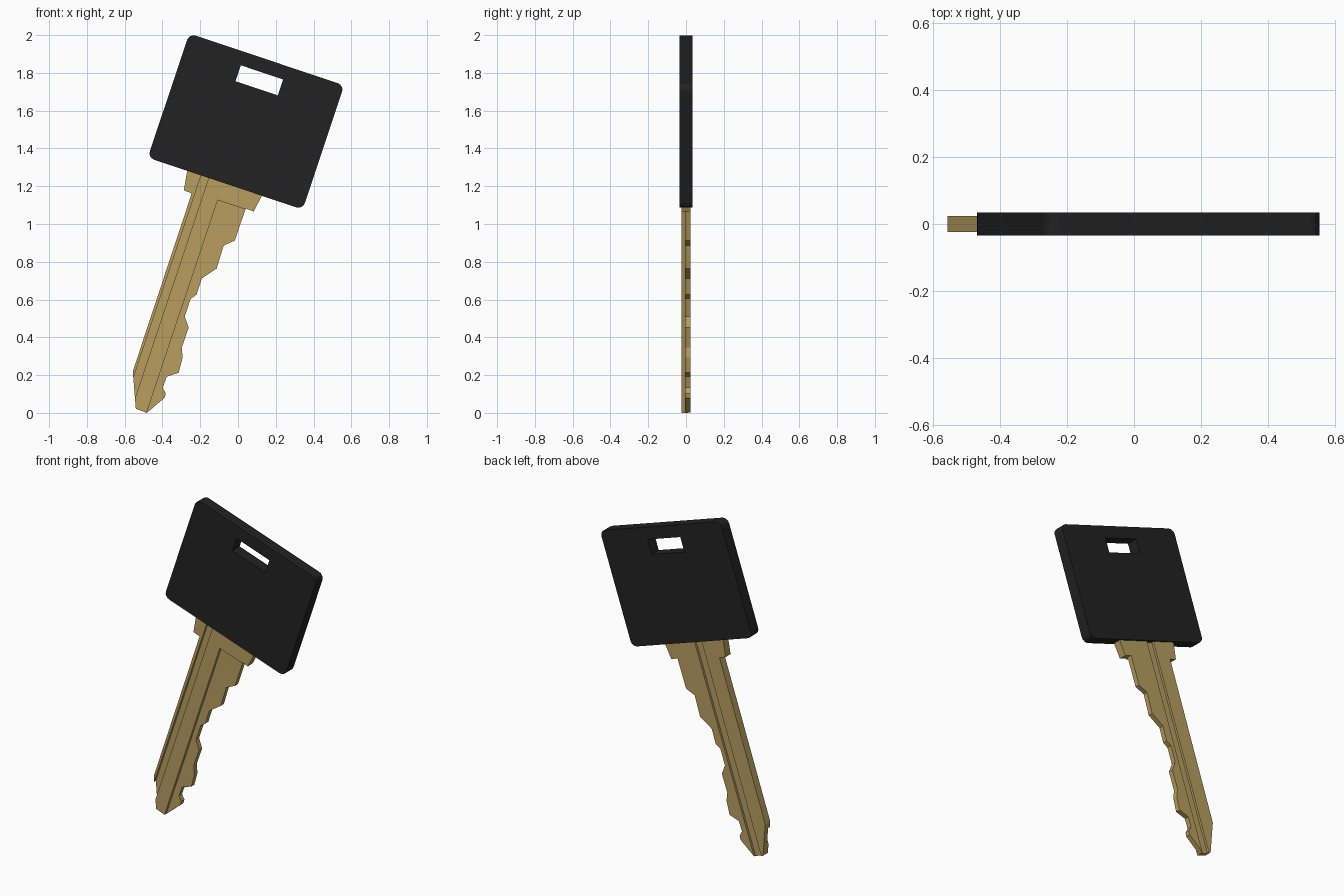
import bpy, bmesh, math

if "Cube" in bpy.data.objects:
    bpy.data.objects.remove(bpy.data.objects["Cube"])

TILT = math.radians(18.5)


def world(u, v):
    """Key axes (u across, v along) to world x, z."""
    return (u * math.cos(TILT) + v * math.sin(TILT),
            -u * math.sin(TILT) + v * math.cos(TILT))


def rect(u0, u1, v0, v1):
    return [world(u0, v0), world(u1, v0), world(u1, v1), world(u0, v1)]


def material(name, color):
    m = bpy.data.materials.new(name)
    m.diffuse_color = (*color, 1)
    m.use_nodes = True
    m.node_tree.nodes["Principled BSDF"].inputs["Base Color"].default_value = m.diffuse_color
    return m


def prism(name, outline, y0, y1, mat=None, corner=0):
    """Extrude an x-z outline from y0 to y1, optionally rounding its corners."""
    bm = bmesh.new()
    face = bm.faces.new([bm.verts.new((x, y0, z)) for x, z in outline])
    ext = bmesh.ops.extrude_face_region(bm, geom=[face])
    for e in ext["geom"]:
        if isinstance(e, bmesh.types.BMVert):
            e.co.y = y1
    if corner:
        edges = [e for e in bm.edges
                 if abs(e.verts[0].co.y - e.verts[1].co.y) > 1e-4]
        bmesh.ops.bevel(bm, geom=edges, offset=corner, segments=4,
                        profile=0.5, affect='EDGES')
    bmesh.ops.recalc_face_normals(bm, faces=bm.faces)
    me = bpy.data.meshes.new(name)
    bm.to_mesh(me)
    bm.free()
    if mat:
        me.materials.append(mat)
    ob = bpy.data.objects.new(name, me)
    bpy.context.collection.objects.link(ob)
    return ob


def cut(ob, outline, y0, y1):
    """Subtract a prism from an object and remove the cutter."""
    cutter = prism("cutter", outline, y0, y1)
    cutter.hide_render = True
    mod = ob.modifiers.new("cut", 'BOOLEAN')
    mod.operation = 'DIFFERENCE'
    mod.solver = 'EXACT'
    mod.object = cutter
    bpy.context.view_layer.objects.active = ob
    bpy.ops.object.modifier_apply(modifier=mod.name)
    bpy.data.objects.remove(cutter)


black = material("black plastic", (0.016, 0.016, 0.016))
brass = material("brass", (0.48, 0.342, 0.117))

# Plastic head with a keyring slot
head = prism("head", rect(-0.882, -0.017, 1.13, 1.823), -0.035, 0.035, black, 0.036)
cut(head, rect(-0.57, -0.334, 1.661, 1.75), -0.1, 0.1)

# Brass blade: collar, straight back, tip, then the bitting up to the collar
blade_outline = [
    (-.245, 1.347), (-.271, 1.27), (-.287, 1.178), (-.245, 1.163),
    (-.557, .22), (-.541, .022), (-.483, 0),
    (-.388, .08), (-.382, .103), (-.398, .134), (-.377, .192), (-.314, .213),
    (-.293, .293), (-.298, .345), (-.261, .452), (-.282, .51), (-.25, .605),
    (-.219, .626), (-.192, .711), (-.113, .764), (-.076, .886), (-.017, .912),
    (.041, 1.082), (.083, 1.066), (.125, 1.147), (.155, 1.21)]
blade = prism("blade", blade_outline, -0.024, 0.024, brass)

# Milled front: thinned bitting side and a narrow groove near the back edge
cut(blade, rect(-0.459, 0.3, -0.3, 1.034), -0.1, -0.006)
cut(blade, rect(-0.584, -0.542, -0.3, 1.16), -0.1, -0.008)
# Rear groove
cut(blade, rect(-0.507, -0.457, -0.3, 1.16), 0.01, 0.1)
